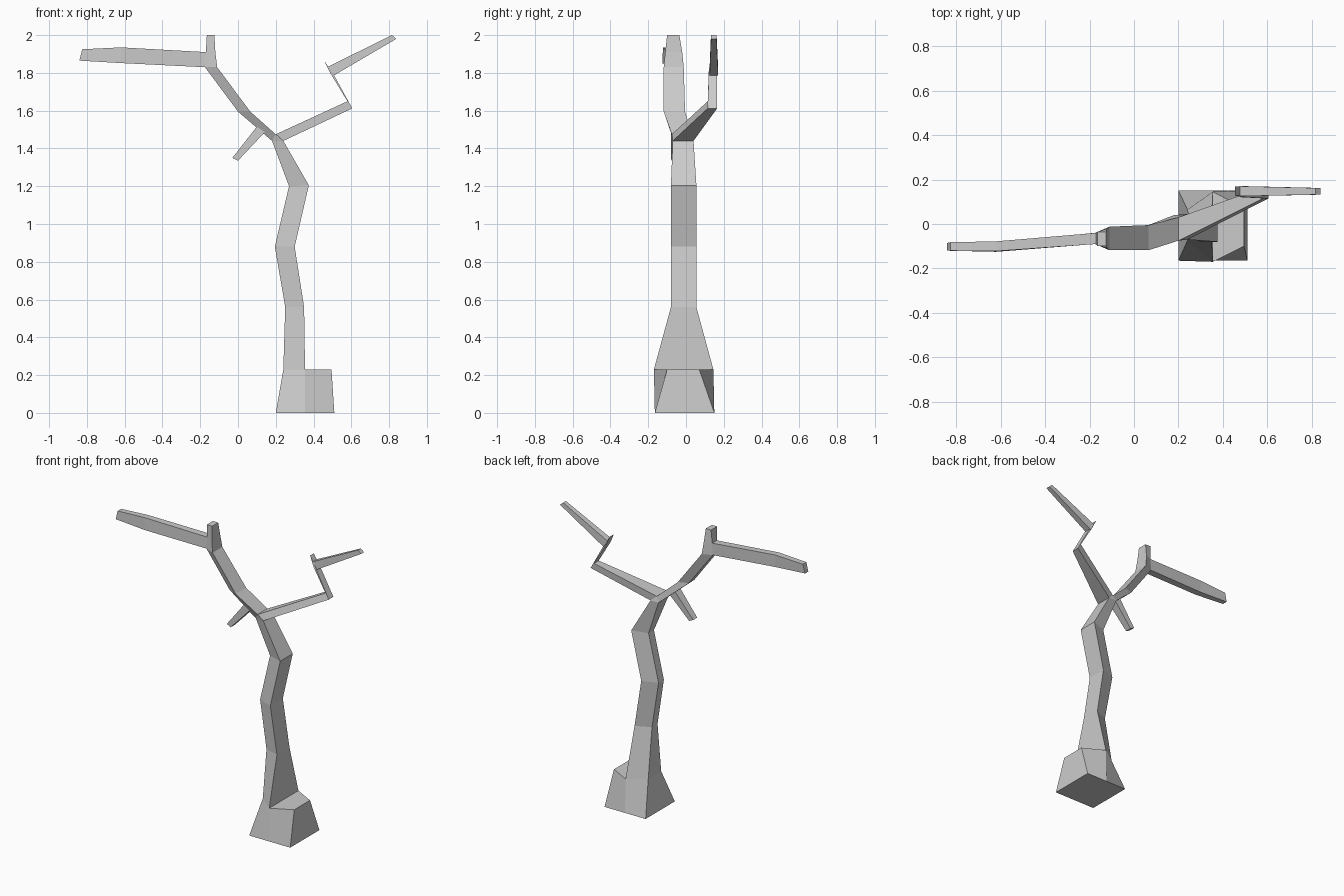
import bpy, bmesh


def loft(name, sections):
    """Skin a chain of four-sided sections; each is two edges (x, z, y_front, y_back)."""
    bm = bmesh.new()
    rings = []
    for a, b in sections:
        pts = [(a[0], a[2], a[1]), (b[0], b[2], b[1]),
               (b[0], b[3], b[1]), (a[0], a[3], a[1])]
        rings.append([bm.verts.new(p) for p in pts])
    for r, s in zip(rings, rings[1:]):
        for i in range(4):
            j = (i + 1) % 4
            bm.faces.new((r[i], r[j], s[j], s[i]))
    bm.faces.new(rings[0][::-1])
    bm.faces.new(rings[-1])
    bmesh.ops.recalc_face_normals(bm, faces=bm.faces)
    me = bpy.data.meshes.new(name)
    bm.to_mesh(me)
    bm.free()
    ob = bpy.data.objects.new(name, me)
    bpy.context.collection.objects.link(ob)
    return ob


# crooked trunk, narrower on its left edge, ending in a ridge at the fork
fork_left = (0.18, 1.44, -0.065, 0.04)
fork_top = (0.20, 1.475, -0.075, 0.03)
fork_right = (0.24, 1.44, -0.07, 0.04)
loft("trunk", [
    ((0.20, 0, -0.165, 0.15), (0.355, 0, -0.165, 0.15)),
    ((0.24, 0.23, -0.075, 0.065), (0.355, 0.23, -0.17, 0.145)),
    ((0.25, 0.56, -0.05, 0.01), (0.35, 0.56, -0.08, 0.055)),
    ((0.195, 0.88, -0.04, 0.018), (0.30, 0.88, -0.08, 0.055)),
    ((0.27, 1.20, -0.04, 0.018), (0.375, 1.205, -0.08, 0.055)),
    (fork_left, fork_right),
    ((0.198, 1.473, -0.075, 0.03), (0.202, 1.475, -0.075, 0.03)),
])

# root block beside the trunk
loft("root", [
    ((0.355, 0, -0.165, 0.15), (0.355, 0.23, -0.17, 0.145)),
    ((0.51, 0, -0.165, 0.15), (0.495, 0.23, -0.10, 0.07)),
])

# left limb with its upright stub
loft("left_limb", [
    (fork_left, fork_top),
    ((0.00, 1.595, -0.09, -0.03), (0.065, 1.595, -0.118, -0.005)),
    ((-0.175, 1.83, -0.09, -0.04), (-0.11, 1.83, -0.118, -0.012)),
    ((-0.17, 1.91, -0.09, -0.04), (-0.12, 1.91, -0.11, -0.02)),
    ((-0.165, 2.0, -0.10, -0.035), (-0.125, 2.0, -0.10, -0.035)),
])
loft("left_bough", [
    ((-0.175, 1.83, -0.09, -0.04), (-0.17, 1.91, -0.09, -0.04)),
    ((-0.62, 1.852, -0.125, -0.08), (-0.62, 1.935, -0.122, -0.078)),
    ((-0.84, 1.865, -0.12, -0.085), (-0.825, 1.925, -0.12, -0.082)),
])

# short hanging twig under the left limb
loft("hanging_twig", [
    ((0.115, 1.535, -0.08, -0.02), (0.155, 1.50, -0.08, -0.02)),
    ((-0.03, 1.35, -0.078, -0.035), (0.00, 1.335, -0.078, -0.035)),
])

# right limb, kinked upward, then the outer twig
loft("right_limb", [
    (fork_right, fork_top),
    ((0.605, 1.612, 0.115, 0.165), (0.58, 1.65, 0.115, 0.165)),
])
loft("right_riser", [
    ((0.585, 1.64, 0.115, 0.165), (0.605, 1.612, 0.115, 0.165)),
    ((0.485, 1.805, 0.12, 0.165), (0.51, 1.785, 0.12, 0.165)),
    ((0.455, 1.868, 0.128, 0.168), (0.475, 1.835, 0.128, 0.168)),
])
loft("right_twig", [
    ((0.475, 1.832, 0.125, 0.17), (0.505, 1.785, 0.125, 0.17)),
    ((0.815, 2.0, 0.132, 0.162), (0.838, 1.98, 0.132, 0.162)),
])
